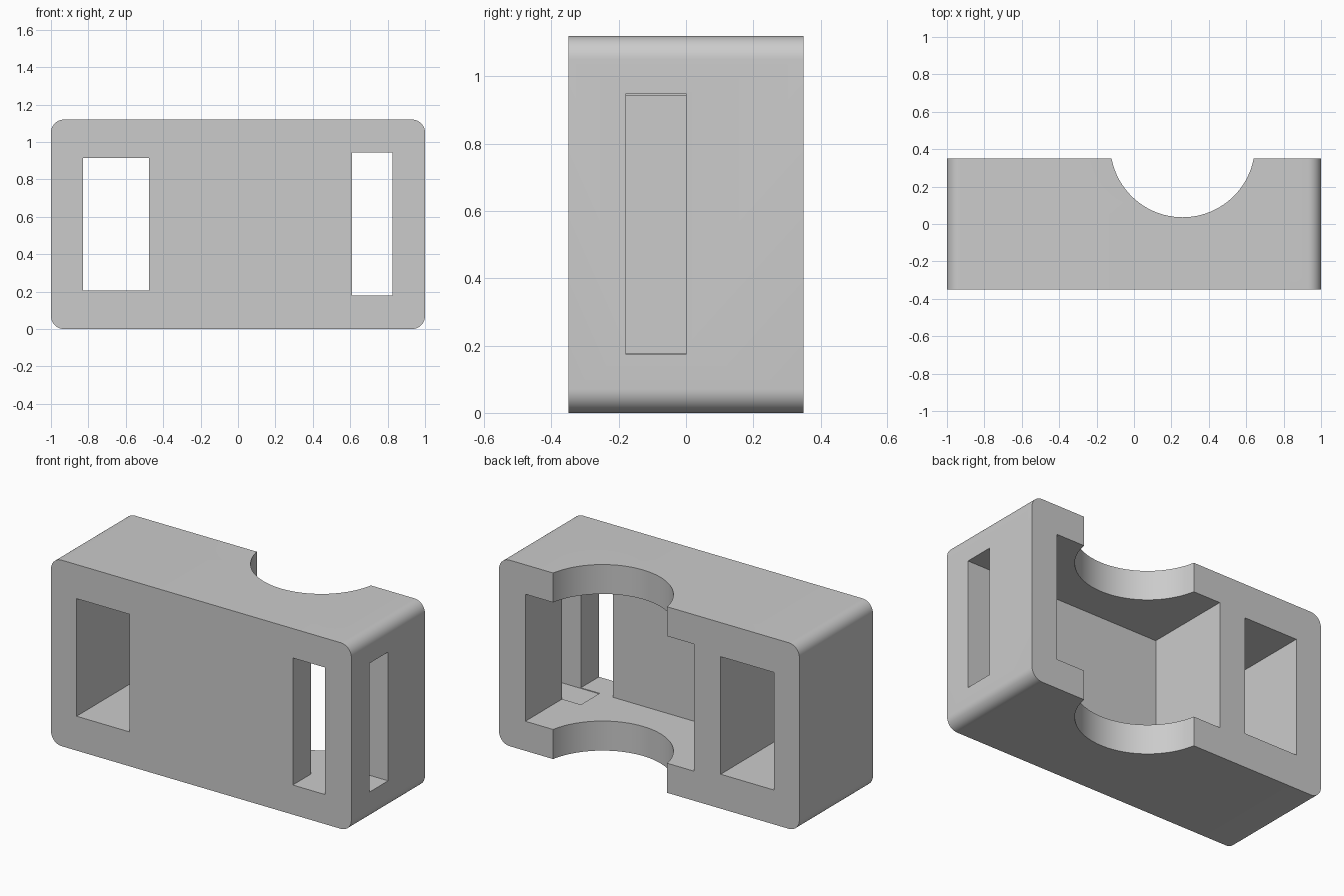
import bpy
import bmesh
import math
from mathutils import Matrix, Vector

scene = bpy.context.scene
if "Cube" in bpy.data.objects:
    bpy.data.objects.remove(bpy.data.objects["Cube"], do_unlink=True)

HEIGHT = 1.12

grey = bpy.data.materials.new("plain_grey")
grey.use_nodes = True
colour = (0.6, 0.6, 0.6, 1)
grey.diffuse_color = colour
grey.node_tree.nodes["Principled BSDF"].inputs["Base Color"].default_value = colour


def add_object(name, bm):
    mesh = bpy.data.meshes.new(name)
    bm.to_mesh(mesh)
    bm.free()
    mesh.materials.append(grey)
    obj = bpy.data.objects.new(name, mesh)
    scene.collection.objects.link(obj)
    return obj


def box(xs, ys, zs):
    bm = bmesh.new()
    spans = (xs, ys, zs)
    centre = Vector([(a + b) / 2 for a, b in spans])
    size = Vector([b - a for a, b in spans])
    bmesh.ops.create_cube(bm, size=1, matrix=Matrix.Translation(centre) @ Matrix.Diagonal(size).to_4x4())
    return bm


# Housing block with its four front-to-back edges rounded
bm = box((-1, 1), (-0.35, 0.35), (0, HEIGHT))
long_edges = [e for e in bm.edges if abs(e.verts[0].co.y - e.verts[1].co.y) > 0.1]
bmesh.ops.bevel(bm, geom=long_edges, offset=0.07, segments=10, profile=0.5, affect="EDGES")
housing = add_object("housing", bm)

# Rectangular openings
cutters = [
    add_object("through_window_cutter", box((-0.83, -0.476), (-0.5, 0.5), (0.207, 0.915))),
    add_object("back_pocket_cutter", box((-0.3, 0.825), (-0.178, 0.5), (0.178, 0.943))),
    add_object("front_slot_cutter", box((0.61, 0.825), (-0.5, 0), (0.178, 0.943))),
    add_object("side_slot_cutter", box((0.7, 1.2), (-0.178, 0), (0.174, 0.949))),
]

# Vertical round scoop in the back
bm = bmesh.new()
bmesh.ops.create_cone(bm, cap_ends=True, segments=96, radius1=0.387, radius2=0.387, depth=2,
                      matrix=Matrix.Translation((0.26, 0.423, HEIGHT / 2)))
cutters.append(add_object("round_scoop_cutter", bm))

# Carve the housing, then discard the cutters
bpy.context.view_layer.objects.active = housing
housing.select_set(True)
for cutter in cutters:
    cut = housing.modifiers.new(cutter.name, "BOOLEAN")
    cut.operation = "DIFFERENCE"
    cut.solver = "EXACT"
    cut.object = cutter
    bpy.ops.object.modifier_apply(modifier=cut.name)
    bpy.data.objects.remove(cutter, do_unlink=True)

bpy.ops.object.shade_smooth_by_angle(angle=math.radians(30))
